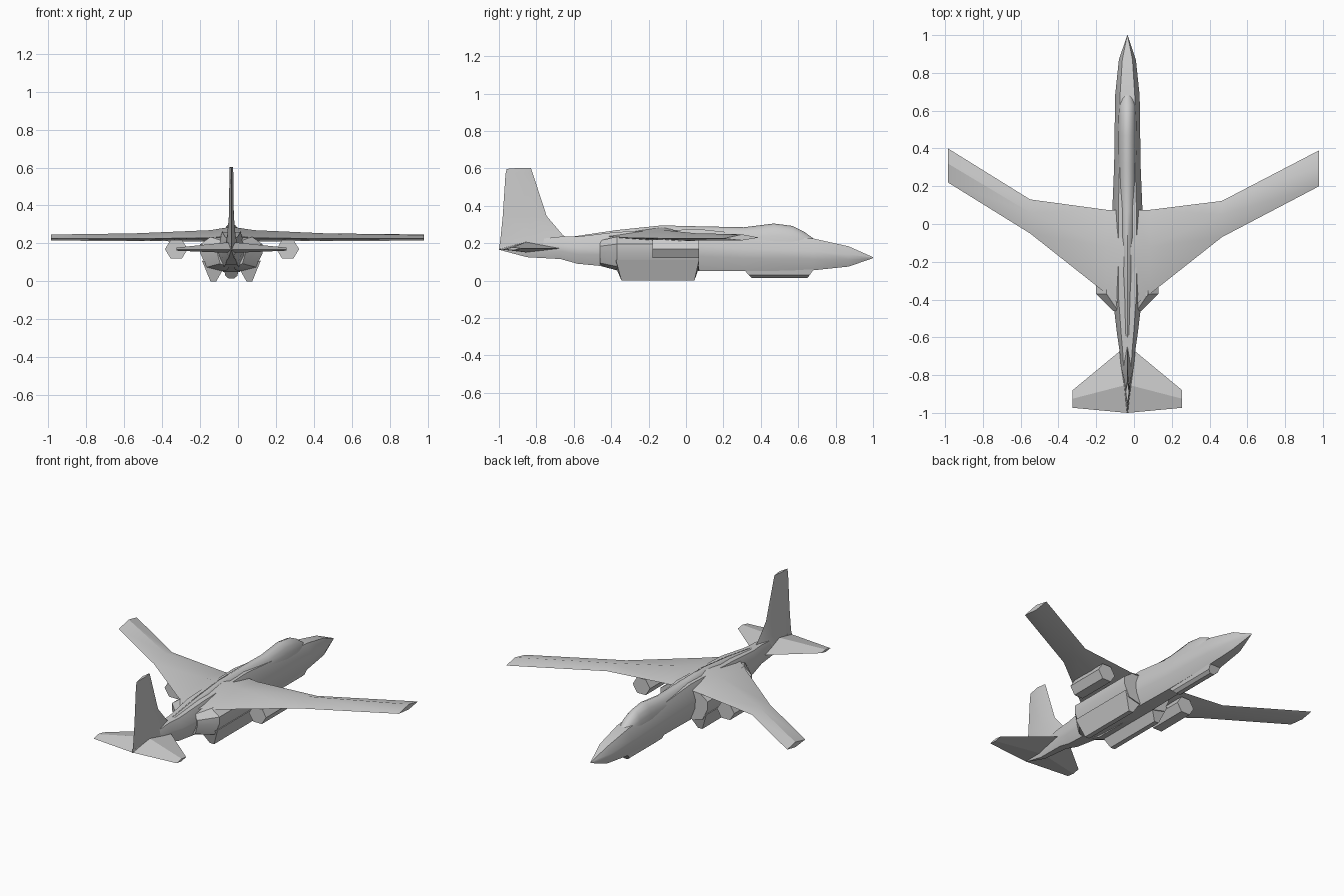
import bpy, bmesh, math

cube = bpy.data.objects.get("Cube")
if cube:
    bpy.data.objects.remove(cube, do_unlink=True)

CX = -0.035  # centre line of the airframe

grey = bpy.data.materials.new("airframe grey")
grey.use_nodes = True
grey.diffuse_color = (0.6, 0.6, 0.6, 1)
grey.node_tree.nodes["Principled BSDF"].inputs["Base Color"].default_value = (0.6, 0.6, 0.6, 1)


def loft(name, rings, smooth=30):
    """Skin closed rings of equal length and cap both ends."""
    bm = bmesh.new()
    loops = [[bm.verts.new(p) for p in ring] for ring in rings]
    for a, b in zip(loops, loops[1:]):
        for i in range(len(a)):
            j = (i + 1) % len(a)
            bm.faces.new((a[i], a[j], b[j], b[i]))
    bm.faces.new(loops[0])
    bm.faces.new(loops[-1])
    bmesh.ops.remove_doubles(bm, verts=bm.verts, dist=0.0005)
    bmesh.ops.recalc_face_normals(bm, faces=bm.faces)
    mesh = bpy.data.meshes.new(name)
    bm.to_mesh(mesh)
    bm.free()
    mesh.materials.append(grey)
    obj = bpy.data.objects.new(name, mesh)
    bpy.context.collection.objects.link(obj)
    if smooth:
        bpy.ops.object.select_all(action="DESELECT")
        obj.select_set(True)
        bpy.context.view_layer.objects.active = obj
        bpy.ops.object.shade_smooth_by_angle(angle=math.radians(smooth))
    return obj


# Fuselage: eight-sided sections
def body_ring(y, w, zb, zt):
    half = [(0.55, 0), (0.95, 0.35), (1, 0.6), (0.6, 1)]
    pts = half + [(-u, v) for u, v in reversed(half)]
    return [(CX + u * w, y, zb + v * (zt - zb)) for u, v in pts]


body = [(1.0, 0.001, 0.12, 0.125), (0.87, 0.045, 0.075, 0.183),
        (0.68, 0.065, 0.055, 0.225), (0.31, 0.07, 0.05, 0.25),
        (0.07, 0.08, 0.05, 0.275), (-0.37, 0.08, 0.07, 0.26),
        (-0.58, 0.055, 0.09, 0.235), (-0.67, 0.042, 0.115, 0.235),
        (-0.85, 0.025, 0.125, 0.215), (-1.0, 0.002, 0.165, 0.175)]
loft("fuselage", [body_ring(*s) for s in body])

# Canopy running back into a spine
spine = [(0.68, 0.03, 0.226), (0.63, 0.045, 0.262), (0.57, 0.05, 0.292),
         (0.47, 0.053, 0.305), (0.31, 0.052, 0.285), (0.07, 0.05, 0.29),
         (-0.13, 0.04, 0.295), (-0.37, 0.03, 0.27), (-0.6, 0.02, 0.236)]
loft("canopy_and_spine", [
    [(CX + w * math.cos(a), y, 0.2 + (z - 0.2) * math.sin(a))
     for a in [math.pi * k / 8 for k in range(9)]] for y, w, z in spine], 40)


# Wings, swept forward: stations of x, leading, ridge and trailing y, then z
def wing_ring(x, lead, ridge, trail, zb, ze, zt):
    return [(x, lead, ze), (x, ridge, zt), (x, trail, ze - 0.005), (x, ridge, zb)]


centre = (CX, 0.075, -0.13, -0.46, 0.21, 0.245, 0.288)
wings = {
    "right_wing": [(-0.145, 0.075, -0.12, -0.37, 0.21, 0.235, 0.27),
                   (-0.55, 0.13, 0.06, -0.05, 0.213, 0.23, 0.253),
                   (-0.985, 0.40, 0.32, 0.22, 0.215, 0.23, 0.247)],
    "left_wing": [(0.085, 0.075, -0.12, -0.37, 0.21, 0.235, 0.27),
                  (0.465, 0.122, 0.05, -0.07, 0.213, 0.23, 0.253),
                  (0.98, 0.39, 0.30, 0.20, 0.215, 0.23, 0.247)]}
for name, stations in wings.items():
    loft(name, [wing_ring(*s) for s in [centre] + stations])

for side, word in ((1, "left"), (-1, "right")):
    # Engine nacelle beside the fuselage, tapering at the back
    section = [(0.02, 0.235), (0.11, 0.235), (0.165, 0.195), (0.165, 0.15),
               (0.13, 0.075), (0.05, 0.055), (0.02, 0.06)]
    tail = [(CX + side * u * 0.45, -0.46, 0.15 + (z - 0.15) * 0.75) for u, z in section]
    loft(word + "_nacelle", [tail] + [
        [(CX + side * u, y, z) for u, z in section] for y in (-0.37, 0.07)])

    # Keel fairing below the nacelle
    keel = [(0.04, 0.07, 0), (0.08, 0, 1), (0.11, 0, 1), (0.155, 0.11, 0)]
    loft(word + "_keel_fairing", [
        [(CX + side * u, end + inset * low, z) for u, z, low in keel]
        for end, inset in ((-0.375, 0.03), (0.07, -0.025))], 0)

    # Six-sided pod under the wing
    pod_x = 0.262 if side > 0 else -0.325
    loft(word + "_wing_pod", [
        [(pod_x + 0.06 * math.cos(k * math.pi / 3), y, 0.17 + 0.056 * math.sin(k * math.pi / 3))
         for k in range(6)] for y in (-0.18, 0.07)], 0)

    # Tailplane half with a diamond section
    loft(word + "_tailplane", [
        [(CX + side * d, lead, 0.172), (CX + side * d, mid, zt),
         (CX + side * d, trail, 0.168), (CX + side * d, mid, zb)]
        for d, lead, mid, trail, zt, zb in (
            (0, -0.64, -0.85, -1.0, 0.208, 0.15),
            (0.29, -0.88, -0.925, -0.973, 0.178, 0.162))], 0)

# Tail fin with a broad swept root
fin = [(-0.56, -0.75, -1.0, 0.17, 0.035), (-0.66, -0.8, -0.99, 0.245, 0.022),
       (-0.745, -0.85, -0.98, 0.345, 0.013), (-0.82, -0.88, -0.965, 0.575, 0.01),
       (-0.83, -0.89, -0.958, 0.603, 0.009)]
loft("tail_fin", [[(CX, lead, z), (CX + w, mid, z), (CX, trail, z - 0.006), (CX - w, mid, z)]
                  for lead, mid, trail, z, w in fin])

# Fairing under the nose
loft("nose_fairing", [
    [(CX + u * 0.04, end + inset * low, z)
     for u, z, low in ((-1, 0.07, 0), (-0.8, 0.03, 0.7), (-0.35, 0.015, 1),
                       (0.35, 0.015, 1), (0.8, 0.03, 0.7), (1, 0.07, 0))]
    for end, inset in ((0.30, 0.05), (0.69, -0.04))], 0)
